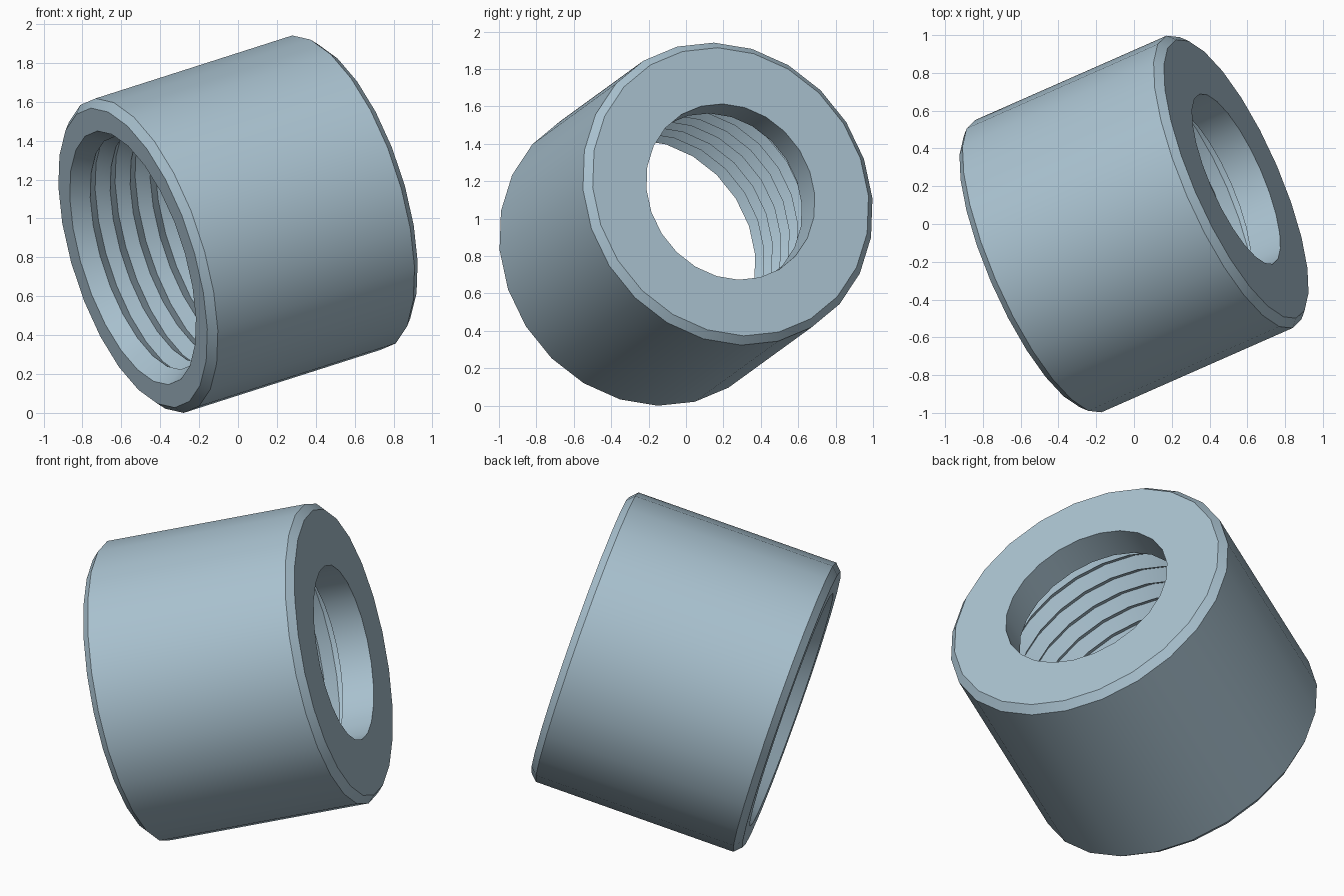
import bpy, bmesh, math
from mathutils import Vector, Matrix

if "Cube" in bpy.data.objects:
    bpy.data.objects.remove(bpy.data.objects["Cube"])

SIDES = 24
HALF = 0.616          # half length along the axis
R, CHAMFER = 0.843, 0.04
BORE, BORE_DEPTH = 0.49, 0.18
CREST, ROOT, PITCH = 0.625, 0.68, 0.117

# Closed cross-section (radius, position along the axis): outer shell
profile = [(ROOT, -HALF), (R - CHAMFER, -HALF), (R, -HALF + CHAMFER),
           (R, HALF - CHAMFER), (R - CHAMFER, HALF), (BORE, HALF)]
# Plain bore and the shoulder behind it
shoulder = HALF - BORE_DEPTH
profile += [(BORE, shoulder), (ROOT, shoulder)]
# Internal V thread, from the shoulder back to the open mouth
thread = []
t = -HALF + 0.09
while t < shoulder - PITCH / 2:
    thread += [(CREST, t), (ROOT, t + PITCH / 2)]
    t += PITCH
profile += reversed(thread)

# Revolve the cross-section
bm = bmesh.new()
phase = math.radians(-1.7)
rings = []
for i in range(SIDES):
    a = phase + math.tau * i / SIDES
    rings.append([bm.verts.new((r * math.cos(a), r * math.sin(a), h)) for r, h in profile])
n = len(profile)
for i in range(SIDES):
    p, q = rings[i], rings[(i + 1) % SIDES]
    for j in range(n):
        k = (j + 1) % n
        bm.faces.new((p[j], q[j], q[k], p[k]))
bmesh.ops.recalc_face_normals(bm, faces=bm.faces)

# Tilt the axis, then rest the part on the ground
axis = Vector((0.878, 0.387, 0.281)).normalized()
side = Vector((-axis.y, axis.x, 0)).normalized()
down = side.cross(axis)
bm.transform(Matrix((down, side, axis)).transposed().to_4x4())
low = min(v.co.z for v in bm.verts)
bmesh.ops.translate(bm, verts=bm.verts, vec=(0, 0, -low))

mesh = bpy.data.meshes.new("threaded_sleeve")
bm.to_mesh(mesh)
bm.free()
sleeve = bpy.data.objects.new("threaded_sleeve", mesh)
bpy.context.collection.objects.link(sleeve)

mat = bpy.data.materials.new("pale steel blue")
mat.diffuse_color = (0.40, 0.54, 0.63, 1)
mat.use_nodes = True
mat.node_tree.nodes["Principled BSDF"].inputs["Base Color"].default_value = mat.diffuse_color
mesh.materials.append(mat)

# Smooth round walls, crisp chamfers and thread edges
bpy.context.view_layer.objects.active = sleeve
sleeve.select_set(True)
bpy.ops.object.shade_smooth_by_angle(angle=math.radians(30))
